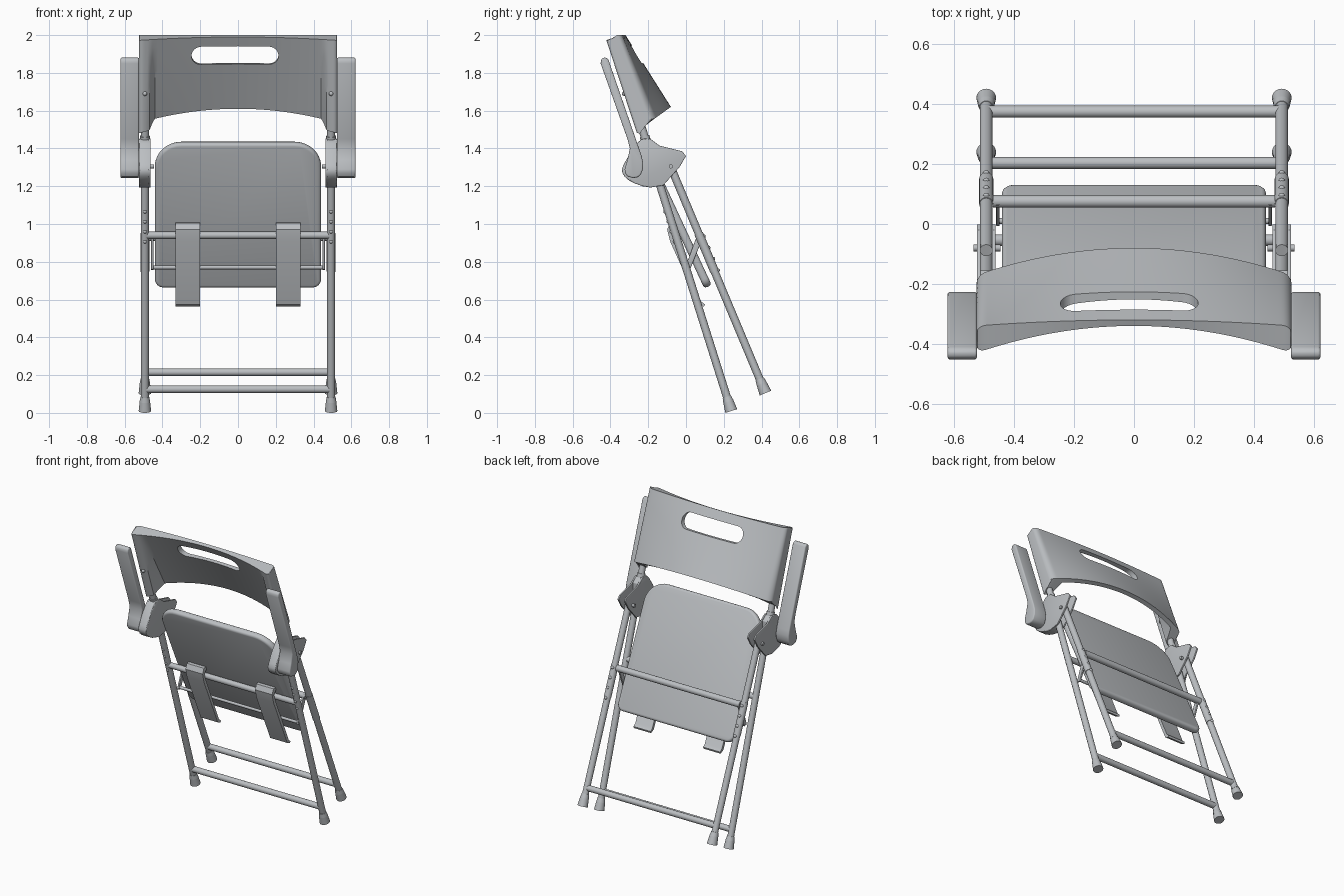
import bpy, bmesh, math
from mathutils import Vector, Matrix

if "Cube" in bpy.data.objects:
    bpy.data.objects.remove(bpy.data.objects["Cube"])

grey = bpy.data.materials.new("light_grey")
grey.diffuse_color = (0.50, 0.52, 0.54, 1)
grey.use_nodes = True
grey.node_tree.nodes["Principled BSDF"].inputs["Base Color"].default_value = grey.diffuse_color


def finish(name, bm, bevel=0.0, segs=3):
    """Bevel hard edges, turn the bmesh into a smooth shaded object."""
    bmesh.ops.recalc_face_normals(bm, faces=bm.faces)
    if bevel:
        hard = [e for e in bm.edges if len(e.link_faces) == 2 and e.calc_face_angle() > 0.7]
        bmesh.ops.bevel(bm, geom=hard, offset=bevel, segments=segs, profile=0.5,
                        affect='EDGES', clamp_overlap=True)
    me = bpy.data.meshes.new(name)
    bm.to_mesh(me)
    bm.free()
    me.materials.append(grey)
    ob = bpy.data.objects.new(name, me)
    bpy.context.collection.objects.link(ob)
    smooth(ob)
    return ob


def smooth(ob):
    bpy.ops.object.select_all(action='DESELECT')
    ob.select_set(True)
    bpy.context.view_layer.objects.active = ob
    bpy.ops.object.shade_smooth_by_angle(angle=math.radians(35))


def tube(name, a, b, r, r2=None, n=20):
    a, b = Vector(a), Vector(b)
    d = b - a
    m = Matrix.Translation((a + b) / 2) @ d.to_track_quat('Z', 'Y').to_matrix().to_4x4()
    bm = bmesh.new()
    bmesh.ops.create_cone(bm, cap_ends=True, segments=n, radius1=r,
                          radius2=r if r2 is None else r2, depth=d.length, matrix=m)
    return finish(name, bm)


def stud(name, loc, r):
    bm = bmesh.new()
    bmesh.ops.create_uvsphere(bm, u_segments=10, v_segments=6, radius=r,
                              matrix=Matrix.Translation(loc))
    return finish(name, bm)


def prism(name, pts, axis_a, axis_b, bevel=0.0, m=Matrix()):
    """Extrude a list of 3D points from axis_a to axis_b offset vectors."""
    bm = bmesh.new()
    lo = [bm.verts.new(m @ (Vector(p) + Vector(axis_a))) for p in pts]
    hi = [bm.verts.new(m @ (Vector(p) + Vector(axis_b))) for p in pts]
    bm.faces.new(lo)
    bm.faces.new(hi[::-1])
    for i in range(len(pts)):
        j = (i + 1) % len(pts)
        bm.faces.new((lo[i], hi[i], hi[j], lo[j]))
    return finish(name, bm, bevel)


def side_prism(name, yz, x0, x1, bevel=0.0):
    return prism(name, [(0, y, z) for y, z in yz], (x0, 0, 0), (x1, 0, 0), bevel)


def rounded_plate(name, hw, hh, r_top, r_bot, thick, centre, tilt, bevel=0.0):
    pts = []
    for sx, sz, start, r in ((1, 1, 0, r_top), (-1, 1, 90, r_top),
                             (-1, -1, 180, r_bot), (1, -1, 270, r_bot)):
        for k in range(9):
            a = math.radians(start + k * 11.25)
            pts.append((sx * (hw - r) + r * math.cos(a), 0, sz * (hh - r) + r * math.sin(a)))
    m = Matrix.Translation(centre) @ Matrix.Rotation(tilt, 4, 'X')
    return prism(name, pts, (0, -thick / 2, 0), (0, thick / 2, 0), bevel, m)


def front_y(z):
    return 0.240 - 0.316 * (z - 0.01)


def rear_y(z):
    return 0.421 - 0.419 * (z - 0.105)


def front_pt(x, z):
    return (x, front_y(z), z)


def rear_pt(x, z):
    return (x, rear_y(z), z)


def step(a, b, t):
    t = max(0, min(1, (t - a) / (b - a)))
    return t * t * (3 - 2 * t)


# Curved backrest shell with thick, rounded end sleeves
bm = bmesh.new()
NX, NV = 60, 10
rows = []
for j in range(NV + 1):
    v = j / NV
    front, back = [], []
    for i in range(NX + 1):
        u = math.sin(math.pi / 2 * (-1 + 2 * i / NX))
        s = step(0.84, 0.90, abs(u))
        yb = (1 - v) * (-0.08 - 0.09 * u * u) + v * (-0.32 - 0.02 * u * u)
        th = (1 - v) * (0.025 + 0.075 * s) + v * (0.02 + 0.07 * u * u)
        zb = (1 - v) * (1.62 - 0.065 * u * u) + v * 2.0
        zf = (1 - v) * (1.61 - 0.075 * u * u - 0.055 * s) + v * (1.99 - 0.018 * u * u)
        e = max(0, (abs(u) - 0.94) / 0.06)
        pull = 0.27 * th * (1 - math.sqrt(max(0, 1 - e * e)))
        front.append(bm.verts.new((0.525 * u, yb - th + pull, zf)))
        back.append(bm.verts.new((0.525 * u, yb - pull, zb)))
    rows.append(front + back[::-1])
n = len(rows[0])
for j in range(NV):
    for i in range(n):
        k = (i + 1) % n
        bm.faces.new((rows[j][i], rows[j][k], rows[j + 1][k], rows[j + 1][i]))
for row in (rows[0], rows[-1]):
    for i in range(NX):
        bm.faces.new((row[i], row[i + 1], row[n - 2 - i], row[n - 1 - i]))
backrest = finish("backrest", bm)

# Handle slot through the backrest
cutter = rounded_plate("slot_cutter", 0.230, 0.052, 0.051, 0.051, 0.3,
                       (-0.016, -0.28, 1.894), 0.2)
cutter.hide_render = True
mod = backrest.modifiers.new("slot", 'BOOLEAN')
mod.operation, mod.solver, mod.object = 'DIFFERENCE', 'EXACT', cutter
bpy.context.view_layer.objects.active = backrest
bpy.ops.object.modifier_apply(modifier="slot")
bpy.data.objects.remove(cutter)
smooth(backrest)

# Seat panel
rounded_plate("seat", 0.44, 0.421, 0.14, 0.045, 0.043, (0, -0.061, 1.05), 0.435, 0.016)

# Cross bars
tube("front_lower_bar", front_pt(-0.49, 0.125), front_pt(0.49, 0.125), 0.02)
tube("rear_lower_bar", rear_pt(-0.49, 0.215), rear_pt(0.49, 0.215), 0.02)
tube("front_seat_bar", front_pt(-0.50, 0.94), front_pt(0.50, 0.94), 0.019)
tube("rear_seat_bar", rear_pt(-0.47, 0.93), rear_pt(0.47, 0.93), 0.021)
tube("thin_rod", (-0.46, 0.01, 0.77), (0.46, 0.01, 0.77), 0.01, n=12)

bracket = [(-0.24, 1.447), (-0.19, 1.452), (-0.14, 1.415), (-0.02, 1.385), (0, 1.36),
           (-0.035, 1.30), (-0.12, 1.205), (-0.19, 1.193), (-0.27, 1.214),
           (-0.325, 1.25), (-0.34, 1.288), (-0.30, 1.368)]
core = [(-0.24, 1.445), (-0.22, 1.452), (-0.19, 1.45), (-0.155, 1.42), (-0.155, 1.2),
        (-0.19, 1.194), (-0.23, 1.2), (-0.27, 1.215), (-0.302, 1.231), (-0.325, 1.251),
        (-0.337, 1.27), (-0.339, 1.29), (-0.33, 1.315), (-0.30, 1.368), (-0.262, 1.425)]
arm = [(-0.452, 1.85), (-0.449, 1.872), (-0.436, 1.882), (-0.42, 1.88), (-0.41, 1.868),
       (-0.235, 1.36), (-0.227, 1.325), (-0.228, 1.29), (-0.24, 1.26), (-0.255, 1.248),
       (-0.28, 1.243), (-0.31, 1.252), (-0.322, 1.27), (-0.325, 1.29), (-0.31, 1.34),
       (-0.297, 1.40), (-0.31, 1.45)]
clip = [(-0.005, 0.955), (-0.02, 0.995), (-0.055, 1.01), (-0.085, 1.004), (-0.10, 0.97),
        (-0.085, 0.91), (0.065, 0.575), (0.095, 0.562), (0.10, 0.575), (0.08, 0.59),
        (-0.065, 0.92), (-0.08, 0.96), (-0.055, 0.99), (-0.03, 0.98), (-0.018, 0.95)]
link = [(-0.008, 0.76), (0.02, 0.755), (0.092, 0.935), (0.062, 0.95)]

for s, side in ((-1, "left"), (1, "right")):
    x = 0.493 * s
    # Legs and feet
    tube("front_leg_" + side, front_pt(x, 0.04), front_pt(x, 1.65), 0.021)
    tube("rear_leg_" + side, rear_pt(x, 0.14), rear_pt(x, 1.32), 0.021)
    tube("rear_sleeve_" + side, rear_pt(x, 0.75), rear_pt(x, 0.95), 0.0235)
    tube("front_collar_" + side, front_pt(x, 1.44), front_pt(x, 1.465), 0.026)
    for tag, pt, z in (("front", front_pt, 0.01), ("rear", rear_pt, 0.105)):
        tube(f"{tag}_foot_{side}", pt(x, z), pt(x, z + 0.055), 0.033, 0.027)
        tube(f"{tag}_foot_collar_{side}", pt(x, z + 0.05), pt(x, z + 0.075), 0.028, 0.023)
    # Hinge bracket: two cheeks, a solid front and a pin
    for k, x0 in enumerate((0.462, 0.512)):
        side_prism(f"hinge_cheek_{side}_{k}", bracket, s * x0, s * (x0 + 0.012), 0.003)
    side_prism("hinge_core_" + side, core, s * 0.463, s * 0.523, 0.004)
    tube("hinge_pin_" + side, (s * 0.445, -0.08, 1.305), (s * 0.535, -0.08, 1.305), 0.011, n=12)
    # Folded armrest
    side_prism("armrest_" + side, arm, s * 0.524, s * 0.622, 0.008)
    # Clip hooked over the front bar
    side_prism("clip_" + side, clip, s * 0.20, s * 0.33)
    # Link between the thin rod and the rear bar
    side_prism("link_" + side, link, s * 0.448, s * 0.460, 0.003)
    # Studs along the tubes and screws in the backrest
    for k in range(4):
        zf, zr = 0.907 + 0.053 * k, 0.755 + 0.06 * k
        stud(f"front_stud_{side}_{k}", (x, front_y(zf) - 0.016, zf), 0.011)
        stud(f"rear_stud_{side}_{k}", (x, rear_y(zr) + 0.02, zr), 0.011)
    stud("backrest_screw_front_" + side, (x, -0.328, 1.69), 0.012)
    stud("backrest_screw_back_" + side, (x, -0.243, 1.72), 0.012)
